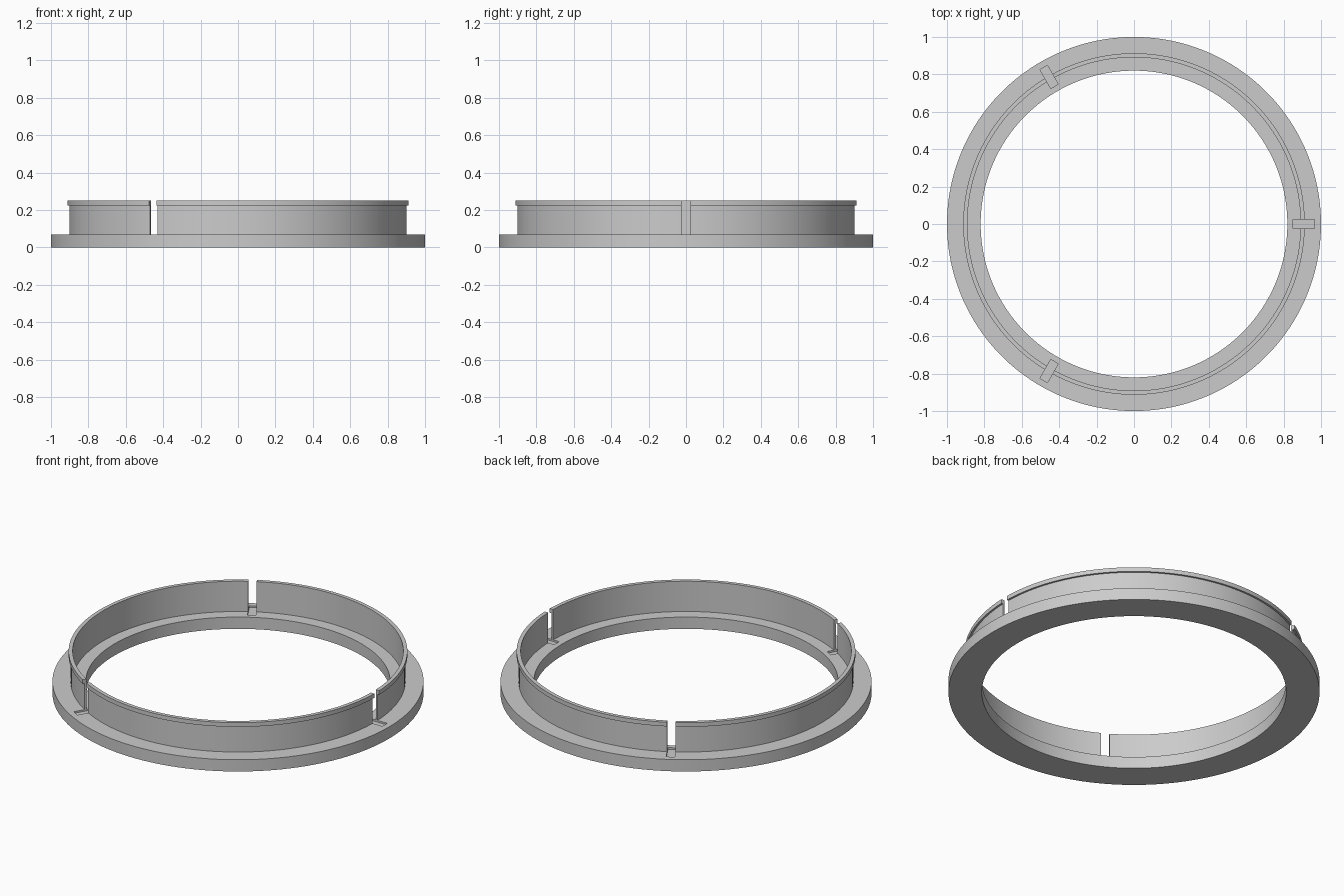
import bpy
import bmesh
import math
from mathutils import Matrix

cube = bpy.data.objects.get("Cube")
if cube:
    bpy.data.objects.remove(cube, do_unlink=True)

SEGMENTS = 144
SLOT_COUNT = 3
SLOT_WIDTH = 0.046

grey = bpy.data.materials.new("plain_grey")
grey.use_nodes = True
colour = (0.6, 0.6, 0.6, 1)
grey.diffuse_color = colour
grey.node_tree.nodes["Principled BSDF"].inputs["Base Color"].default_value = colour


def add_object(name, bm):
    bmesh.ops.recalc_face_normals(bm, faces=bm.faces)
    mesh = bpy.data.meshes.new(name)
    bm.to_mesh(mesh)
    bm.free()
    mesh.materials.append(grey)
    obj = bpy.data.objects.new(name, mesh)
    bpy.context.collection.objects.link(obj)
    return obj


def lathe(name, profile):
    """Revolve a closed (radius, height) outline around z."""
    bm = bmesh.new()
    rings = []
    for i in range(SEGMENTS):
        a = math.tau * (i + 0.5) / SEGMENTS
        rings.append([bm.verts.new((r * math.cos(a), r * math.sin(a), z))
                      for r, z in profile])
    n = len(profile)
    for i, ring in enumerate(rings):
        following = rings[(i + 1) % SEGMENTS]
        for j in range(n):
            k = (j + 1) % n
            bm.faces.new((ring[j], following[j], following[k], ring[k]))
    return add_object(name, bm)


# Flange, thin upright wall and snap lip in one outline
ring = lathe("flanged_snap_ring", [
    (0.82, 0), (1, 0), (1, 0.07), (0.902, 0.07), (0.902, 0.225),
    (0.913, 0.225), (0.913, 0.25), (0.891, 0.25), (0.891, 0.07), (0.82, 0.07),
])

# Three slots through the wall, sinking slightly into the flange
bm = bmesh.new()
for i in range(SLOT_COUNT):
    turn = Matrix.Rotation(math.tau * i / SLOT_COUNT, 4, "Z")
    place = Matrix.Translation((0.908, 0, 0.18))
    size = Matrix.Diagonal((0.116, SLOT_WIDTH, 0.24, 1))
    bmesh.ops.create_cube(bm, size=1, matrix=turn @ place @ size)
cutter = add_object("slot_cutter", bm)
cutter.hide_render = True

cut = ring.modifiers.new("slots", "BOOLEAN")
cut.operation = "DIFFERENCE"
cut.solver = "EXACT"
cut.object = cutter

bpy.ops.object.select_all(action="DESELECT")
bpy.context.view_layer.objects.active = ring
ring.select_set(True)
bpy.ops.object.modifier_apply(modifier=cut.name)
bpy.data.objects.remove(cutter, do_unlink=True)

bpy.ops.object.shade_smooth_by_angle(angle=math.radians(30))
